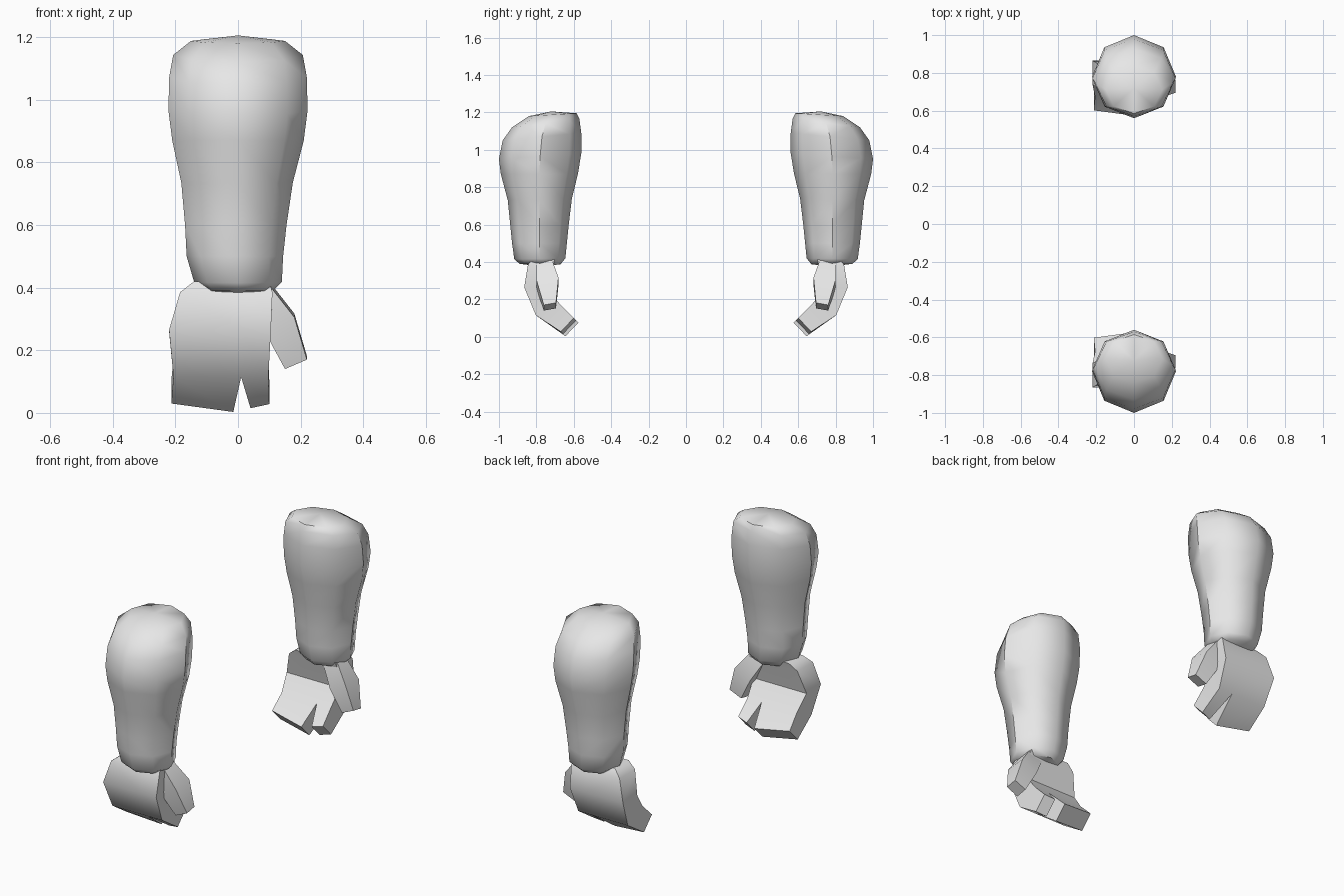
import bpy, bmesh, math

old = bpy.data.objects.get("Cube")
if old:
    bpy.data.objects.remove(old, do_unlink=True)

grey = bpy.data.materials.new("light_grey")
grey.use_nodes = True
tone = (0.8, 0.8, 0.8, 1)
grey.diffuse_color = tone
grey.node_tree.nodes["Principled BSDF"].inputs["Base Color"].default_value = tone


def loft(bm, sections, skip=lambda row, side: False, caps=(True, True)):
    """Join equal-sized loops of points with quads and close the ends."""
    rings = [[bm.verts.new(p) for p in s] for s in sections]
    n = len(rings[0])
    for r in range(len(rings) - 1):
        for i in range(n):
            if not skip(r, i):
                j = (i + 1) % n
                bm.faces.new((rings[r][i], rings[r][j], rings[r + 1][j], rings[r + 1][i]))
    if caps[0]:
        bm.faces.new(rings[0][::-1])
    if caps[1]:
        bm.faces.new(rings[-1])
    return rings


def finish(bm, name, side, angle):
    """Weld, flip to the chosen side and shade."""
    bmesh.ops.remove_doubles(bm, verts=bm.verts, dist=0.0005)
    for v in bm.verts:
        v.co.y *= side
    bmesh.ops.recalc_face_normals(bm, faces=bm.faces)
    mesh = bpy.data.meshes.new(name)
    bm.to_mesh(mesh)
    bm.free()
    obj = bpy.data.objects.new(name, mesh)
    bpy.context.collection.objects.link(obj)
    mesh.materials.append(grey)
    bpy.ops.object.select_all(action='DESELECT')
    obj.select_set(True)
    bpy.context.view_layer.objects.active = obj
    bpy.ops.object.shade_smooth_by_angle(angle=math.radians(angle))


# Sleeve rings: outer y, outer z, inner y, inner z, half width, x shift
SLEEVE = [
    (-.84, 1.18, -.585, 1.195, .15, 0),
    (-.93, 1.12, -.57, 1.165, .207, 0),
    (-.98, 1.05, -.56, 1.09, .22, 0),
    (-1.0, .95, -.56, .98, .222, 0),
    (-.99, .87, -.578, .87, .21, 0),
    (-.953, .73, -.61, .74, .178, -.003),
    (-.94, .6, -.627, .6, .162, -.007),
    (-.93, .5, -.637, .5, .154, -.01),
    (-.918, .415, -.645, .42, .14, 0),
    (-.89, .39, -.67, .388, .11, 0),
]


def sleeve(name, side):
    bm = bmesh.new()
    sections = []
    for yo, zo, yi, zi, w, shift in SLEEVE:
        ring = []
        for k in range(8):
            a = k * math.pi / 4
            t = (1 + math.sin(a)) / 2
            ring.append((shift + w * math.cos(a), yo + (yi - yo) * t, zo + (zi - zo) * t))
        sections.append(ring)
    rings = loft(bm, sections, caps=(False, False))
    # shallow domes over the two ends
    for ring, tip in ((rings[0], (0, -.72, 1.205)), (rings[-1], (0, -.77, .375))):
        centre = bm.verts.new(tip)
        for i in range(8):
            bm.faces.new((ring[i], ring[(i + 1) % 8], centre))
    finish(bm, name, side, 45)


# Hand rows: back of hand y, z, then palm y, z
ROWS = [(-.82, .42, -.70, .42), (-.845, .385, -.71, .385), (-.865, .265, -.74, .26),
        (-.803, .115, -.675, .175), (-.645, .003, -.575, .075)]
# left and right x for each row of the broad finger group and the single finger
BROAD = [(-.14, .01), (-.185, .01), (-.22, .01), (-.206, .01), (-.213, -.015)]
SINGLE = [(.01, .1), (.01, .11), (.01, .105), (.01, .097), (.04, .1)]


def hand(name, side):
    bm = bmesh.new()
    # inner walls are left out above the finger split
    for spans, lifts, wall in ((BROAD, (.027, 0), 1), (SINGLE, (.012, .025), 3)):
        sections = []
        for r, ((yo, zo, yi, zi), (x0, x1)) in enumerate(zip(ROWS, spans)):
            a, b = lifts if r == 4 else (0, 0)
            sections.append([(x0, yo - a, zo + a), (x1, yo - b, zo + b),
                             (x1, yi - b, zi + b), (x0, yi - a, zi + a)])
        loft(bm, sections, skip=lambda row, i, w=wall: i == w and row < 3)
    finish(bm, name, side, 42)


# Thumb rows: inner x, z, outer x, z, front y, rear y
THUMB = [(.02, .37, .108, .397, -.80, -.715),
         (.085, .26, .18, .305, -.80, -.682),
         (.15, .14, .22, .17, -.76, -.695)]


def thumb(name, side):
    bm = bmesh.new()
    loft(bm, [[(x0, y0, z0), (x1, y0, z1), (x1, y1, z1 + .012), (x0, y1, z0 + .012)]
              for x0, z0, x1, z1, y0, y1 in THUMB])
    finish(bm, name, side, 25)


# Two mirrored arms, one at the front and one at the back
for label, side in (("front", 1), ("back", -1)):
    sleeve(label + "_sleeve", side)
    hand(label + "_hand", side)
    thumb(label + "_thumb", side)
